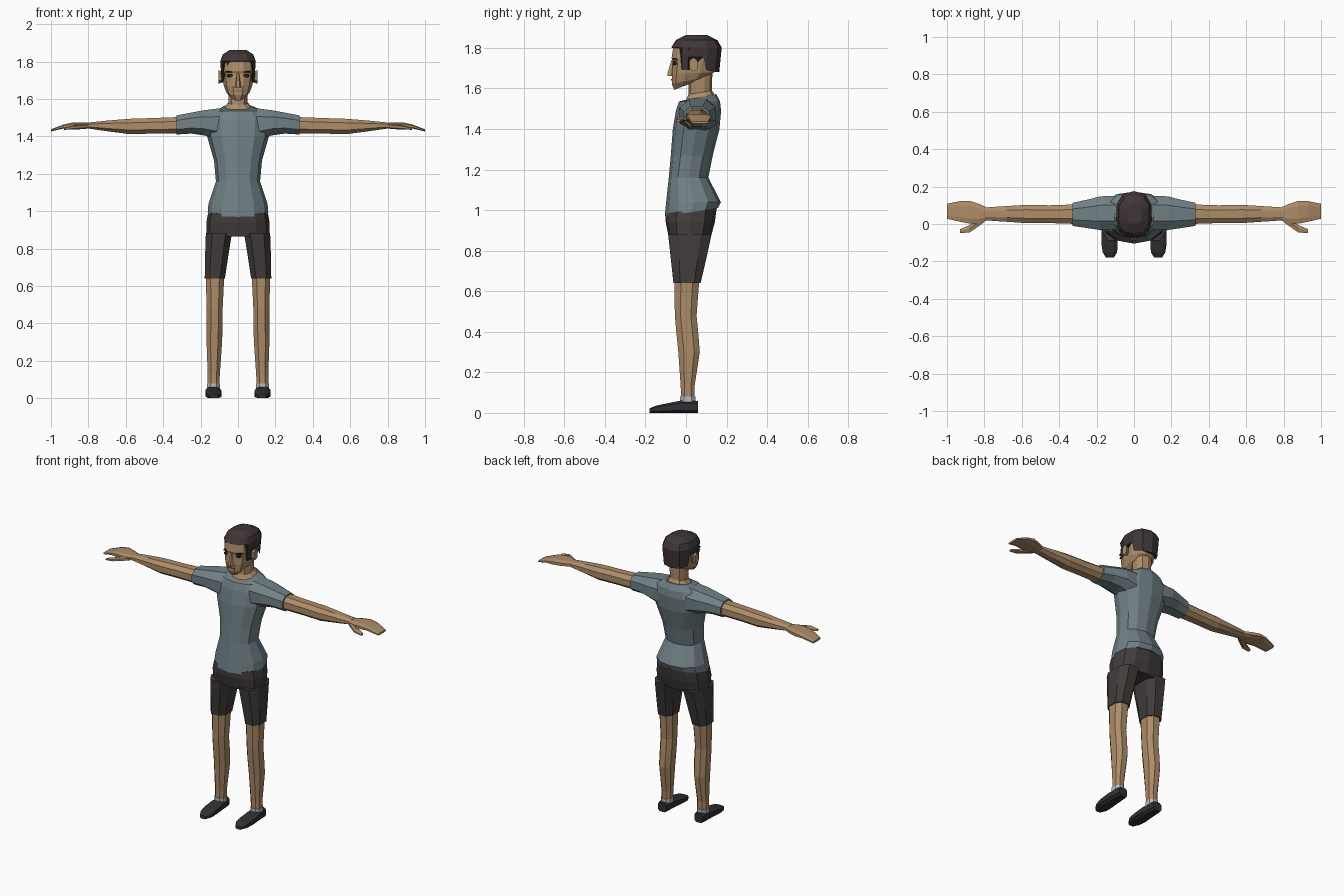
import bpy, bmesh
from math import sin, cos, pi, radians

def material(name, rgb):
    m = bpy.data.materials.new(name)
    m.diffuse_color = (*rgb, 1)
    return m

SKIN = material("skin", (0.42, 0.265, 0.14))
SHIRT = material("shirt_cloth", (0.165, 0.22, 0.24))
SHORTS = material("shorts_cloth", (0.052, 0.046, 0.044))
HAIR = material("hair", (0.05, 0.036, 0.038))
SHOE = material("shoe", (0.03, 0.03, 0.032))
SOCK = material("sock", (0.5, 0.5, 0.52))
DARK = material("dark", (0.02, 0.015, 0.012))
LIP = material("lip", (0.25, 0.13, 0.08))

def spow(v, p):
    return abs(v) ** p * (1 if v > 0 else -1)

def skin_rings(name, rings, mat, mirror=False, caps=(True, True)):
    """Bridge equal-length vertex rings into a flat-shaded mesh."""
    bm = bmesh.new()
    rows = [[bm.verts.new(co) for co in ring] for ring in rings]
    n = len(rows[0])
    for a, b in zip(rows, rows[1:]):
        for i in range(n):
            j = (i + 1) % n
            bm.faces.new((a[i], a[j], b[j], b[i]))
    for row, cap in zip((rows[0], rows[-1]), caps):
        if cap:
            bm.faces.new(row)
    bmesh.ops.recalc_face_normals(bm, faces=bm.faces)
    me = bpy.data.meshes.new(name)
    bm.to_mesh(me)
    bm.free()
    me.materials.append(mat)
    ob = bpy.data.objects.new(name, me)
    bpy.context.collection.objects.link(ob)
    if mirror:
        ob.modifiers.new("mirror", 'MIRROR').use_mirror_merge = False
    return ob

def loft(name, axis, secs, mat, n=8, p=0.85, half=True, mirror=False, caps=(True, True)):
    """Section: position, min/max of the two other axes, optional tilt."""
    off = pi / n if half else 0
    pts = [(spow(cos(off + 2 * pi * i / n + 1e-9), p), spow(sin(off + 2 * pi * i / n + 1e-9), p))
           for i in range(n)]
    k = max(u for u, v in pts)
    kv = max(v for u, v in pts)
    rings = []
    for t, a0, a1, b0, b1, *tilt in secs:
        ring = []
        for u, v in pts:
            u, v = u / k, v / kv
            a, b = (a0 + a1 + u * (a1 - a0)) / 2, (b0 + b1 + v * (b1 - b0)) / 2
            c = t + (tilt[0] * v if tilt else 0)
            ring.append({'x': (c, a, b), 'y': (a, c, b), 'z': (a, b, c)}[axis])
        rings.append(ring)
    return skin_rings(name, rings, mat, mirror, caps)

def sym(z, w, yf, yb, tilt=0):
    return (z, -w, w, yf, yb, tilt)

# Shirt body and sleeves
loft("shirt", 'z', [sym(0.99, 0.162, -0.105, 0.158, 0.02), sym(1.04, 0.158, -0.098, 0.172),
                    sym(1.16, 0.118, -0.085, 0.11), sym(1.27, 0.128, -0.075, 0.132),
                    sym(1.40, 0.165, -0.065, 0.165), sym(1.49, 0.172, -0.05, 0.173),
                    sym(1.535, 0.14, -0.035, 0.168), sym(1.556, 0.08, -0.018, 0.15, 0.016)],
     SHIRT, n=12, p=0.9, half=False)
loft("sleeve", 'x', [(0.10, -0.03, 0.15, 1.38, 1.55), (0.18, -0.032, 0.148, 1.405, 1.54),
                     (0.25, -0.022, 0.13, 1.415, 1.527), (0.33, -0.01, 0.113, 1.41, 1.512)],
     SHIRT, mirror=True, caps=(False, True))

# Shorts: hips and two legs
loft("shorts_hips", 'z', [sym(0.865, 0.17, -0.085, 0.122), sym(0.94, 0.169, -0.1, 0.142),
                          sym(1.0, 0.158, -0.1, 0.152, 0.015)], SHORTS, n=12, p=0.8, half=False)
loft("shorts_leg", 'z', [(0.64, 0.07, 0.178, -0.062, 0.072), (0.76, 0.052, 0.176, -0.075, 0.1),
                         (0.88, 0.033, 0.172, -0.088, 0.126)], SHORTS, p=0.75, mirror=True)

# Legs, socks and shoes
loft("leg", 'z', [(0.06, 0.1, 0.162, -0.025, 0.042), (0.13, 0.097, 0.162, -0.026, 0.042),
                  (0.3, 0.085, 0.168, -0.038, 0.068), (0.4, 0.082, 0.168, -0.048, 0.06),
                  (0.48, 0.082, 0.168, -0.055, 0.052), (0.66, 0.073, 0.172, -0.058, 0.066)],
     SKIN, mirror=True)
loft("sock", 'z', [(0.04, 0.097, 0.165, -0.03, 0.046), (0.08, 0.097, 0.165, -0.03, 0.046)],
     SOCK, mirror=True)
loft("shoe", 'y', [(0.06, 0.103, 0.163, 0, 0.058), (0.03, 0.096, 0.17, 0, 0.062),
                   (-0.03, 0.092, 0.172, 0, 0.06), (-0.1, 0.088, 0.175, 0, 0.046),
                   (-0.15, 0.09, 0.168, 0, 0.035), (-0.18, 0.108, 0.15, 0, 0.022)],
     SHOE, p=0.6, mirror=True)

# Arms, hands and thumbs
loft("arm", 'x', [(0.30, 0.0, 0.105, 1.416, 1.504), (0.45, 0.005, 0.1, 1.415, 1.498),
                  (0.58, 0.005, 0.102, 1.412, 1.494), (0.68, 0.012, 0.096, 1.425, 1.486),
                  (0.80, 0.02, 0.088, 1.442, 1.474)], SKIN, mirror=True)
loft("hand", 'x', [(0.785, 0.02, 0.088, 1.442, 1.472), (0.83, 0.004, 0.108, 1.44, 1.474),
                   (0.88, 0.002, 0.124, 1.442, 1.475), (0.93, 0.012, 0.122, 1.443, 1.464),
                   (1.0, 0.028, 0.108, 1.426, 1.438)], SKIN, p=0.7, mirror=True)
loft("thumb", 'x', [(0.80, 0.01, 0.04, 1.442, 1.466), (0.845, -0.022, 0.02, 1.438, 1.464),
                    (0.88, -0.046, -0.006, 1.437, 1.459), (0.93, -0.048, -0.028, 1.435, 1.447)],
     SKIN, n=6, mirror=True)

# Neck and head
loft("neck", 'z', [sym(1.53, 0.085, -0.015, 0.145, 0.01), sym(1.558, 0.068, 0.0, 0.14, 0.012),
                   sym(1.58, 0.05, 0.012, 0.128, 0.01), sym(1.68, 0.055, 0.012, 0.13)], SKIN, n=10)
loft("head", 'z', [sym(1.615, 0.034, -0.058, 0.055, 0.022), sym(1.64, 0.062, -0.07, 0.11, 0.018),
                   sym(1.675, 0.077, -0.07, 0.138, 0.005), sym(1.735, 0.086, -0.065, 0.155),
                   sym(1.75, 0.087, -0.071, 0.158), sym(1.81, 0.085, -0.062, 0.158),
                   sym(1.845, 0.055, -0.03, 0.12)], SKIN, n=12, p=0.8)

# Hair cap: lower edge follows hairline, sideburn, ear and nape
edge = [(0, 1.80), (28, 1.80), (52, 1.798), (59, 1.775), (60, 1.69), (76, 1.69), (77, 1.755),
        (104, 1.755), (112, 1.69), (145, 1.682), (180, 1.68)]
cols = edge + [(360 - a, z) for a, z in edge[-2:0:-1]]
def hair_ring(w, yf, yb, z):
    return [(w * spow(sin(radians(a)), 0.8),
             (yf + yb) / 2 - (yb - yf) / 2 * spow(cos(radians(a)), 0.8), z or zb) for a, zb in cols]
skin_rings("hair", [hair_ring(0.09, -0.068, 0.164, 0), hair_ring(0.097, -0.073, 0.176, 1.802),
                    hair_ring(0.083, -0.05, 0.155, 1.838), hair_ring(0.045, 0.0, 0.105, 1.863)],
           HAIR)

# Ears and face features
loft("ear", 'x', [(0.075, 0.012, 0.045, 1.69, 1.745), (0.104, 0.018, 0.056, 1.682, 1.754)],
     SKIN, n=6, mirror=True)
loft("nose", 'z', [sym(1.662, 0.018, -0.09, -0.05), sym(1.672, 0.015, -0.092, -0.05),
                   sym(1.74, 0.007, -0.072, -0.05)], SKIN, n=6, half=False)
loft("eye", 'y', [(-0.03, 0.025, 0.062, 1.713, 1.737), (-0.066, 0.028, 0.056, 1.717, 1.733)],
     DARK, mirror=True)
loft("eyebrow", 'y', [(-0.03, 0.02, 0.068, 1.741, 1.749), (-0.068, 0.02, 0.058, 1.742, 1.748)],
     DARK, n=4, mirror=True)
loft("mouth", 'y', [(-0.04, -0.032, 0.032, 1.637, 1.647), (-0.075, -0.024, 0.024, 1.639, 1.646)],
     LIP, n=6)
